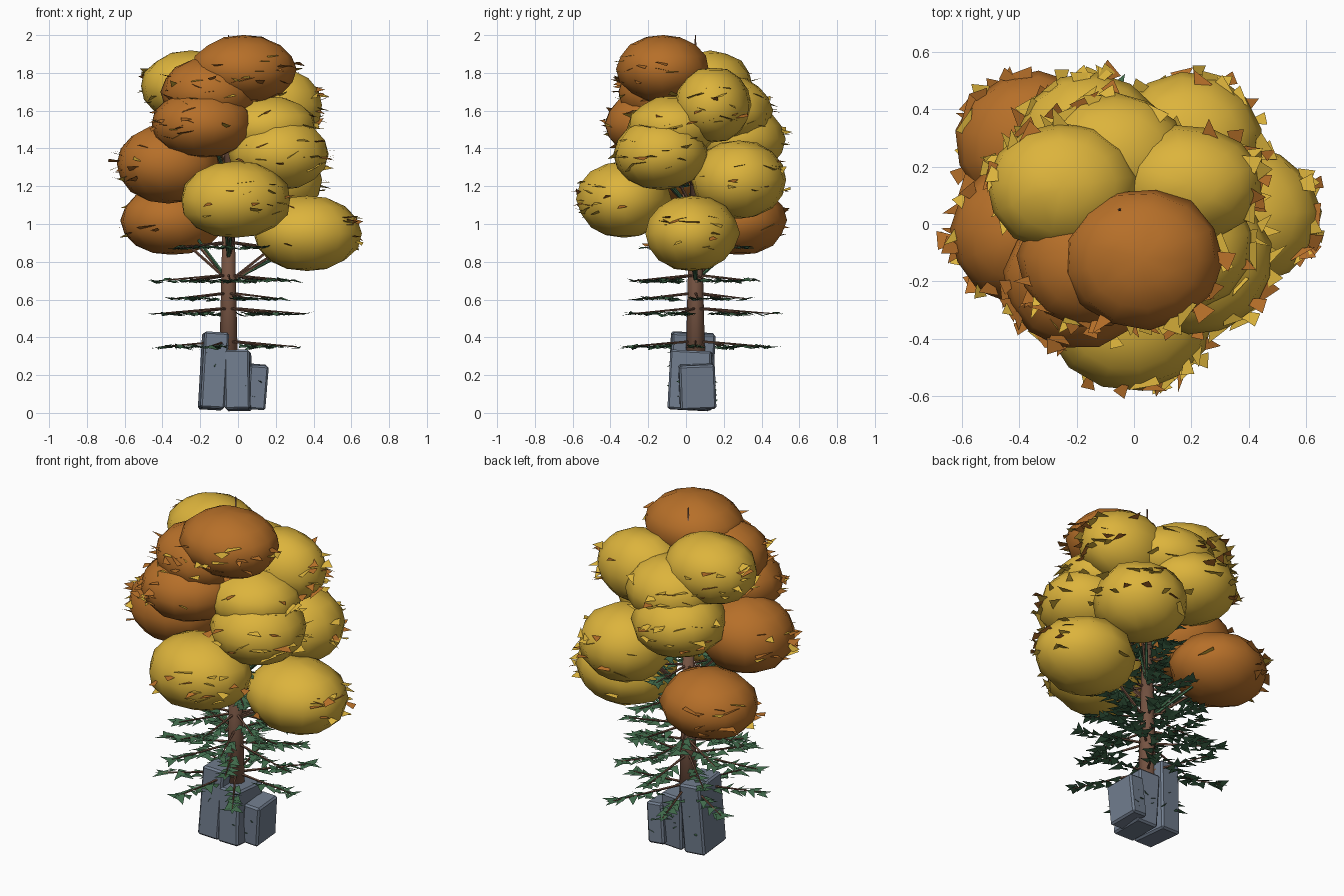
import bpy, bmesh, math, random
from mathutils import Vector, Matrix, Euler

random.seed(11)
cube = bpy.data.objects.get("Cube")
if cube:
    bpy.data.objects.remove(cube, do_unlink=True)


def material(name, rgb):
    m = bpy.data.materials.new(name)
    m.use_nodes = True
    m.diffuse_color = (*rgb, 1)
    bsdf = m.node_tree.nodes["Principled BSDF"]
    bsdf.inputs["Base Color"].default_value = (*rgb, 1)
    bsdf.inputs["Roughness"].default_value = 0.9
    return m


GOLD = material("golden_foliage", (0.72, 0.455, 0.045))
RUST = material("rust_foliage", (0.47, 0.16, 0.022))
BARK = material("bark_brown", (0.18, 0.088, 0.055))
GREEN = material("needle_green", (0.055, 0.155, 0.075))
STONE = material("slate_stone", (0.165, 0.205, 0.27))


def finish(bm, name, mat, smooth=False):
    me = bpy.data.meshes.new(name)
    bm.to_mesh(me)
    bm.free()
    me.materials.append(mat)
    ob = bpy.data.objects.new(name, me)
    bpy.context.collection.objects.link(ob)
    for p in me.polygons:
        p.use_smooth = smooth
    return ob


def stick(bm, a, b, r1, r2, sides=5):
    """Tapered rod from a to b."""
    d = b - a
    mat = Matrix.Translation((a + b) / 2) @ d.to_track_quat('Z', 'Y').to_matrix().to_4x4()
    bmesh.ops.create_cone(bm, cap_ends=True, segments=sides, radius1=r1,
                          radius2=r2, depth=d.length, matrix=mat)


def leaf(bm, pos, heading, length, width, tilt):
    """Pointed triangle, nearly level, with its tip along the heading."""
    rot = Euler((random.uniform(-tilt, tilt), random.uniform(-tilt, tilt), heading)).to_matrix()
    corners = [(-length * 0.4, -width / 2, 0), (length * 0.6, 0, 0), (-length * 0.4, width / 2, 0)]
    bm.faces.new([bm.verts.new(pos + rot @ Vector(c)) for c in corners])


# Foliage clumps: colour, centre, radii
CLUMPS = [
    (RUST, (0.03, -0.12, 1.82), (0.28, 0.245, 0.18)),
    (RUST, (-0.15, -0.13, 1.7), (0.255, 0.23, 0.18)),
    (RUST, (-0.19, -0.19, 1.53), (0.265, 0.24, 0.18)),
    (RUST, (-0.37, -0.03, 1.32), (0.275, 0.25, 0.21)),
    (RUST, (-0.35, 0.28, 1.02), (0.27, 0.25, 0.185)),
    (GOLD, (-0.015, -0.33, 1.13), (0.295, 0.25, 0.205)),
    (GOLD, (0.365, 0.03, 0.95), (0.285, 0.25, 0.2)),
    (GOLD, (0.22, -0.13, 1.37), (0.265, 0.25, 0.19)),
    (GOLD, (0.19, 0.28, 1.235), (0.26, 0.25, 0.21)),
    (GOLD, (0.15, -0.07, 1.51), (0.265, 0.24, 0.17)),
    (GOLD, (0.19, 0.14, 1.63), (0.26, 0.205, 0.2)),
    (GOLD, (-0.25, 0.13, 1.73), (0.265, 0.225, 0.185)),
    (GOLD, (-0.07, 0.23, 1.6), (0.26, 0.225, 0.18)),
    (GOLD, (-0.15, 0.28, 1.45), (0.26, 0.245, 0.19)),
]
AXIS = Vector((-0.05, 0.05, 0))

loose = {GOLD: bmesh.new(), RUST: bmesh.new()}
for i, (mat, c, r) in enumerate(CLUMPS):
    c = Vector(c)
    bm = bmesh.new()
    bmesh.ops.create_uvsphere(bm, u_segments=13, v_segments=8, radius=1)
    # slightly lumpy surface
    for v in bm.verts:
        v.co *= random.uniform(0.98, 1.03)
    bm.transform(Matrix.Translation(c) @ Matrix.Diagonal((*r, 1))
                 @ Matrix.Rotation(random.uniform(0, 1), 4, 'Z'))
    finish(bm, f"foliage_clump_{i + 1}", mat, True)
    # loose leaves on the side facing away from the trunk
    out = math.atan2(c.y - AXIS.y, c.x - AXIS.x)
    for k in range(17):
        a = out + random.gauss(0, 0.8)
        v = random.uniform(-0.5, 0.5)
        h = math.cos(v)
        pos = c + Vector((r[0] * h * math.cos(a), r[1] * h * math.sin(a), r[2] * math.sin(v)))
        other = RUST if mat is GOLD else GOLD
        tone = mat if random.random() < 0.65 else other
        leaf(loose[tone], pos, random.uniform(0, math.tau),
             random.uniform(0.06, 0.11), random.uniform(0.04, 0.075), 0.4)
finish(loose[GOLD], "golden_leaves", GOLD)
finish(loose[RUST], "rust_leaves", RUST)

# Trunk with a thin leader at the top
trunk = bmesh.new()
stick(trunk, AXIS + Vector((0, 0, 0.08)), AXIS + Vector((0, 0, 1.15)), 0.056, 0.03, 10)
stick(trunk, AXIS + Vector((0, 0, 1.15)), AXIS + Vector((0, 0, 2)), 0.03, 0.003, 10)
finish(trunk, "trunk", BARK, True)

# Bundles of slim brown and green limbs rising into the clumps
limbs, shoots = bmesh.new(), bmesh.new()
for mat, c, r in CLUMPS:
    start = AXIS + Vector((0, 0, max(0.69, c[2] - 0.32)))
    for k in range(4):
        spread = Vector([random.uniform(-0.35, 0.35) * s for s in r])
        stick(shoots if k % 2 else limbs, start, Vector(c) + spread, 0.009, 0.006)
finish(limbs, "limbs", BARK)
finish(shoots, "green_shoots", GREEN)

# Tiers of drooping conifer branches: height, reach, branch count
TIERS = [(0.35, 0.42, 7), (0.525, 0.4, 7), (0.605, 0.31, 5), (0.7, 0.36, 7),
         (0.875, 0.28, 7), (1.05, 0.24, 6), (1.2, 0.2, 5)]
twigs, needles = bmesh.new(), bmesh.new()
for t, (z, reach, count) in enumerate(TIERS):
    for k in range(count):
        a = math.tau * k / count + t * 0.7 + random.uniform(-0.12, 0.12)
        d = Vector((math.cos(a), math.sin(a), 0))
        root = AXIS + Vector((0, 0, z + 0.03))
        tip = AXIS + d * reach * random.uniform(0.85, 1.05) + Vector((0, 0, z))
        stick(twigs, root, tip, 0.008, 0.003)
        for j in range(6):
            f = 0.36 + 0.62 * j / 5
            base = root.lerp(tip, f)
            base.z = z + random.uniform(-0.006, 0.006)
            for side in (-1, 1):
                turn = a + side * random.uniform(0.5, 1.2)
                off = Vector((math.cos(turn), math.sin(turn), 0)) * 0.032
                leaf(needles, base + off, turn, random.uniform(0.06, 0.085),
                     random.uniform(0.045, 0.06), 0.3)
        leaf(needles, tip, a, 0.07, 0.05, 0.2)
finish(twigs, "conifer_branches", BARK)

# Rocks at the foot: centre, size, tilt
ROCKS = [((-0.13, 0.03, 0.222), (0.13, 0.23, 0.405), (-0.04, 0.06, 0.06)),
         ((0, 0.022, 0.172), (0.135, 0.22, 0.315), (-0.05, -0.02, -0.05)),
         ((0.1, 0.06, 0.138), (0.1, 0.19, 0.235), (0.04, 0.08, 0.05))]
for i, (c, size, tilt) in enumerate(ROCKS):
    bm = bmesh.new()
    bmesh.ops.create_cube(bm, size=1, matrix=Matrix.Translation(c)
                          @ Euler(tilt).to_matrix().to_4x4() @ Matrix.Diagonal((*size, 1)))
    rock = finish(bm, f"rock_{i + 1}", STONE)
    bevel = rock.modifiers.new("worn_edges", 'BEVEL')
    bevel.width = 0.01
    bevel.segments = 1
    # sprigs caught on the stone
    for k in range(6):
        s = random.choice((-1, 1))
        pos = Vector(c) + Vector((random.uniform(-0.4, 0.4) * size[0], s * size[1] * 0.5,
                                  random.uniform(-0.35, 0.3) * size[2]))
        leaf(needles, pos, random.uniform(0, math.tau), 0.035, 0.02, 0.6)
finish(needles, "conifer_needles", GREEN)
